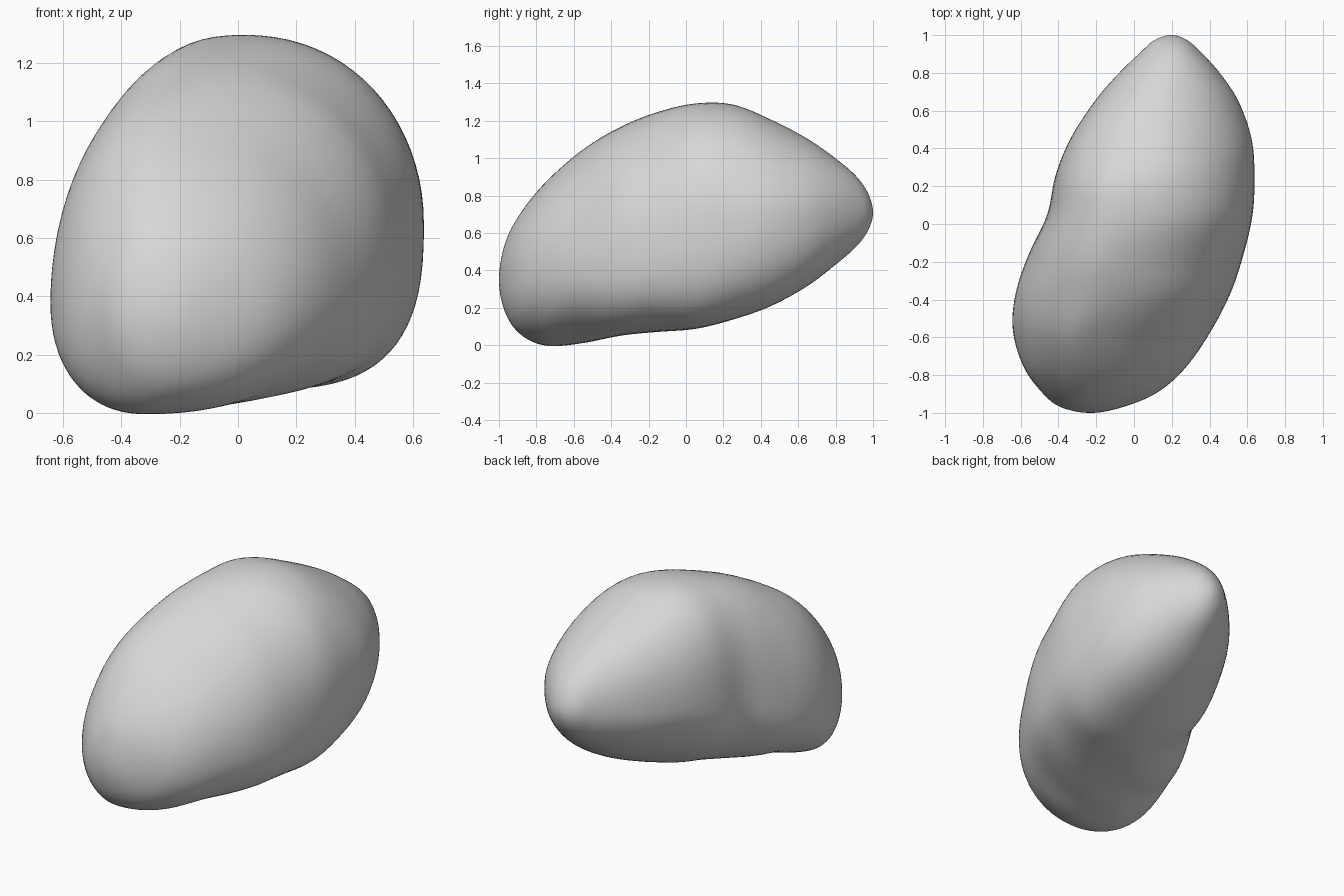
import bpy
import bmesh
from math import cos, sin, pi
from mathutils import Vector

cube = bpy.data.objects.get("Cube")
if cube:
    bpy.data.objects.remove(cube, do_unlink=True)

SIDES = 80
STEPS = 7

# Outline stations from front to back: y, x min, x max, z min, z max
OUTLINE = [Vector(row) for row in (
    (-1, -.23, -.23, .35, .35),
    (-.97, -.39, -.06, .18, .54),
    (-.89, -.49, .13, .06, .7),
    (-.75, -.59, .285, -.005, .875),
    (-.55, -.645, .42, .01, 1.05),
    (-.35, -.625, .52, .05, 1.17),
    (-.15, -.555, .585, .07, 1.25),
    (.05, -.46, .63, .085, 1.295),
    (.25, -.42, .64, .135, 1.29),
    (.45, -.34, .625, .205, 1.21),
    (.65, -.21, .555, .315, 1.105),
    (.8, -.08, .455, .43, 1),
    (.91, .035, .355, .525, .905),
    (.975, .11, .28, .615, .81),
    (1, .2, .2, .71, .71))]

# Where each section peaks: y, crown x, keel x, right flank z, left flank z,
# then corner powers (lower is boxier): upper left, upper right,
# lower right, lower left
PEAKS = [Vector(row) for row in (
    (-1, -.23, -.23, .35, .35, 1, 1, 1, 1),
    (-.65, -.27, -.32, .35, .42, .95, 1.05, .85, .9),
    (-.3, -.13, -.08, .44, .52, .92, .95, .87, .7),
    (.1, .02, .13, .56, .64, .95, .78, 1, .7),
    (.5, .12, .22, .67, .7, 1.1, .82, 1.1, .8),
    (1, .2, .2, .71, .71, 1, 1, 1, 1))]


def catmull(a, b, c, d, t):
    return (b * 2 + (c - a) * t + (a * 2 - b * 5 + c * 4 - d) * t ** 2
            + (b * 3 - a - c * 3 + d) * t ** 3) / 2


def mirrored(row):
    """Swap the limits so that the skin rounds over at each tip."""
    y, x0, x1, z0, z1 = row
    return Vector((y, x1, x0, z1, z0))


def peaks_at(y):
    for a, b in zip(PEAKS, PEAKS[1:]):
        if y <= b[0]:
            t = max(0, (y - a[0]) / (b[0] - a[0]))
            return a.lerp(b, t * t * (3 - 2 * t))
    return PEAKS[-1]


def limit(value, low, high):
    """Keep a peak well inside the section near the tips."""
    margin = (high - low) * .25
    return min(max(value, low + margin), high - margin)


def section(row):
    """Ring of four quarter arcs between the extreme points."""
    y, x0, x1, z0, z1 = row
    _, crown, keel, flank_r, flank_l, *powers = peaks_at(y)
    crown, keel = limit(crown, x0, x1), limit(keel, x0, x1)
    flank_r, flank_l = limit(flank_r, z0, z1), limit(flank_l, z0, z1)
    ring = []
    for i in range(SIDES):
        a = 2 * pi * i / SIDES
        c, s = cos(a), sin(a)
        mid, z_end = (crown, z1) if s >= 0 else (keel, z0)
        flank, x_end = (flank_l, x1) if c >= 0 else (flank_r, x0)
        power = powers[i * 4 // SIDES]
        ring.append((mid + (x_end - mid) * abs(c) ** power, y,
                     flank + (z_end - flank) * abs(s) ** power))
    return ring


# Rock body: rings lofted along y, closed with a fan at each tip
rows = [mirrored(OUTLINE[1])] + OUTLINE + [mirrored(OUTLINE[-2])]
bm = bmesh.new()
front = bm.verts.new((OUTLINE[0][1], -1, OUTLINE[0][3]))
back = bm.verts.new((OUTLINE[-1][1], 1, OUTLINE[-1][3]))
rings = []
for k in range(len(OUTLINE) - 1):
    for j in range(STEPS):
        if k + j:
            row = catmull(*rows[k:k + 4], j / STEPS)
            rings.append([bm.verts.new(p) for p in section(row)])
for i in range(SIDES):
    n = (i + 1) % SIDES
    bm.faces.new((front, rings[0][i], rings[0][n]))
    bm.faces.new((back, rings[-1][n], rings[-1][i]))
    for a, b in zip(rings, rings[1:]):
        bm.faces.new((a[i], b[i], b[n], a[n]))

# Soften the seams between the arcs
body = [v for ring in rings[3:-3] for v in ring]
for _ in range(5):
    bmesh.ops.smooth_vert(bm, verts=body, factor=.5,
                          use_axis_x=True, use_axis_y=True, use_axis_z=True)
bmesh.ops.recalc_face_normals(bm, faces=bm.faces[:])
for f in bm.faces:
    f.smooth = True

mesh = bpy.data.meshes.new("rock_body")
bm.to_mesh(mesh)
bm.free()
rock = bpy.data.objects.new("rock_body", mesh)
bpy.context.collection.objects.link(rock)

# Pale grey stone
stone = bpy.data.materials.new("grey_stone")
stone.use_nodes = True
stone.diffuse_color = (.68, .68, .68, 1)
stone.node_tree.nodes["Principled BSDF"].inputs["Base Color"].default_value = (.68, .68, .68, 1)
mesh.materials.append(stone)
